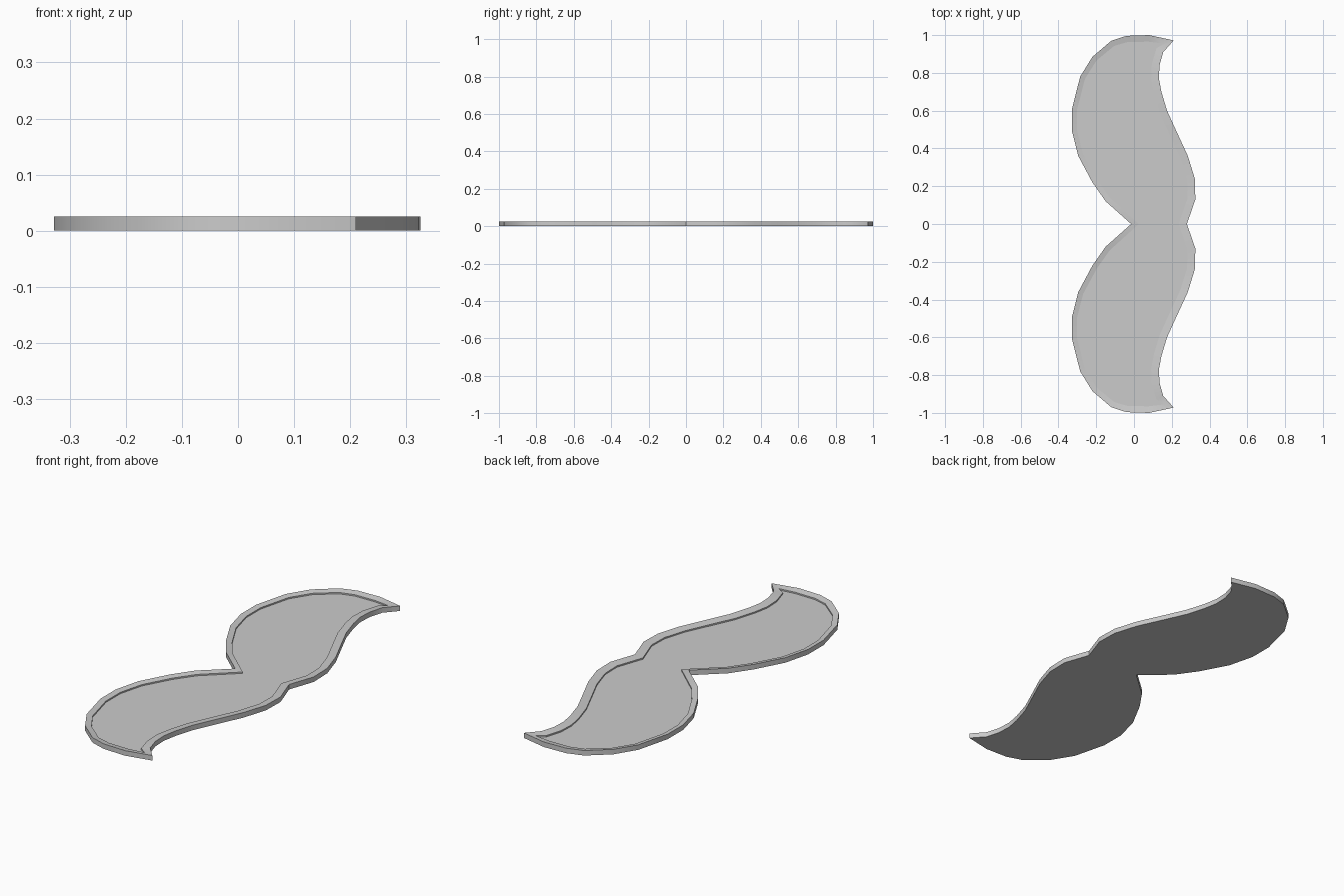
import bpy, bmesh
from mathutils import Vector

cube = bpy.data.objects.get("Cube")
if cube:
    bpy.data.objects.remove(cube, do_unlink=True)

grey = bpy.data.materials.new("plain_grey")
grey.use_nodes = True
colour = (0.6, 0.6, 0.6, 1)
grey.diffuse_color = colour
grey.node_tree.nodes["Principled BSDF"].inputs["Base Color"].default_value = colour

HEIGHT, LIP, FLOOR = 0.025, 0.019, 0.012

# Half outline, from the deep notch around the tip to the shallow notch
half = [(-0.015, 0), (-0.15, 0.12), (-0.22, 0.22), (-0.295, 0.36),
        (-0.328, 0.49), (-0.328, 0.61), (-0.285, 0.78), (-0.22, 0.885),
        (-0.12, 0.97), (-0.04, 0.996), (0.08, 1.0), (0.21, 0.972),
        (0.155, 0.91), (0.135, 0.84), (0.132, 0.77), (0.145, 0.70),
        (0.175, 0.60), (0.225, 0.49), (0.285, 0.36), (0.322, 0.24),
        (0.325, 0.13), (0.28, 0)]
# Mirror it into a closed clockwise loop
outer = [Vector(p) for p in half + [(x, -y) for x, y in half[-2:0:-1]]]


def inset(loop):
    """Shift every edge inward, the front-facing ones a little more."""
    result = []
    for i, p in enumerate(loop):
        d1 = (p - loop[i - 1]).normalized()
        d2 = (loop[(i + 1) % len(loop)] - p).normalized()
        n1, n2 = Vector((d1.y, -d1.x)), Vector((d2.y, -d2.x))
        mid = (n1 + n2).normalized()
        width = 0.034 - 0.007 * mid.x
        result.append(p + mid * min(width / max(mid.dot(n1), 0.1), 0.055))
    return result


inner = inset(outer)
bm = bmesh.new()


def ring(loop, z):
    return [bm.verts.new((p.x, p.y, z)) for p in loop]


# Base, outer wall, sloping rim, inner step and recessed floor
rings = [ring(outer, 0), ring(outer, HEIGHT), ring(inner, LIP), ring(inner, FLOOR)]
count = len(outer)
for a, b in zip(rings, rings[1:]):
    for i in range(count):
        j = (i + 1) % count
        bm.faces.new((a[i], a[j], b[j], b[i]))
bm.faces.new(rings[0])
bm.faces.new(rings[-1])
bmesh.ops.recalc_face_normals(bm, faces=bm.faces)
bmesh.ops.triangulate(bm, faces=[f for f in bm.faces if len(f.verts) > 4])

mesh = bpy.data.meshes.new("moustache_tray")
bm.to_mesh(mesh)
bm.free()
mesh.materials.append(grey)
tray = bpy.data.objects.new("moustache_tray", mesh)
bpy.context.collection.objects.link(tray)

# Smooth the curved walls, keep the rim edges crisp
bpy.ops.object.select_all(action='DESELECT')
tray.select_set(True)
bpy.context.view_layer.objects.active = tray
bpy.ops.object.shade_smooth_by_angle(angle=0.5)
